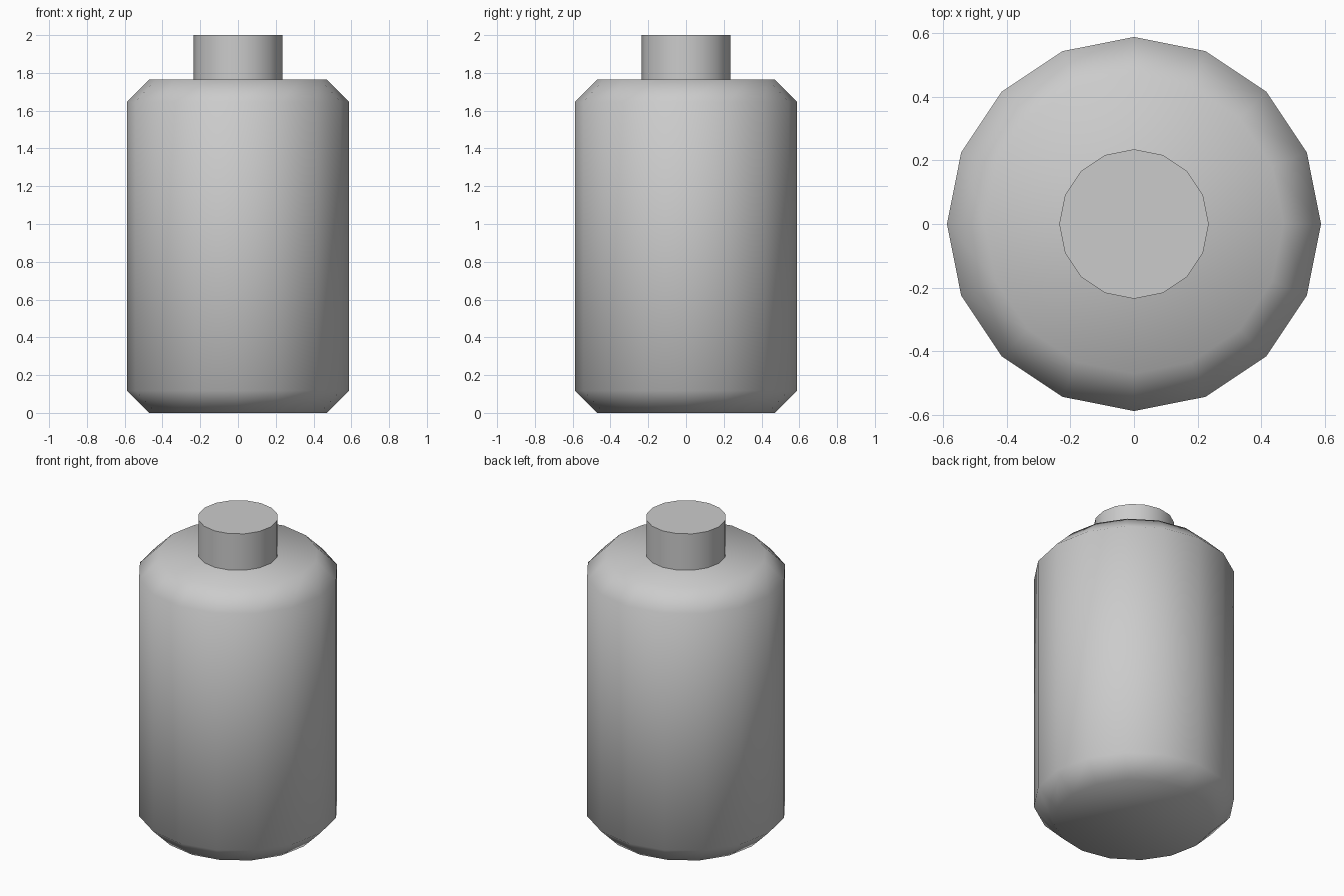
import bpy
import bmesh
import math

if "Cube" in bpy.data.objects:
    bpy.data.objects.remove(bpy.data.objects["Cube"])

SIDES = 16


def lathe(name, profile):
    """Closed 16-sided solid from (radius, z) rings, bottom to top."""
    bm = bmesh.new()
    rings = []
    for r, z in profile:
        rings.append([bm.verts.new((r * math.cos(math.tau * i / SIDES),
                                    r * math.sin(math.tau * i / SIDES), z))
                      for i in range(SIDES)])
    for low, high in zip(rings, rings[1:]):
        for i in range(SIDES):
            j = (i + 1) % SIDES
            bm.faces.new((low[i], low[j], high[j], high[i]))
    bm.faces.new(rings[0][::-1])
    bm.faces.new(rings[-1])
    mesh = bpy.data.meshes.new(name)
    bm.to_mesh(mesh)
    bm.free()
    obj = bpy.data.objects.new(name, mesh)
    bpy.context.collection.objects.link(obj)
    bpy.ops.object.select_all(action='DESELECT')
    obj.select_set(True)
    bpy.context.view_layer.objects.active = obj
    bpy.ops.object.shade_smooth_by_angle(angle=math.radians(60))
    return obj


# Bottle body with chamfered base and shoulder
R, H, C = 0.588, 1.765, 0.118
lathe("bottle_body", [(R - C, 0), (R, C), (R, H - C), (R - C, H)])

# Cap standing on the shoulder
lathe("cap", [(0.235, H), (0.235, 2.0)])
